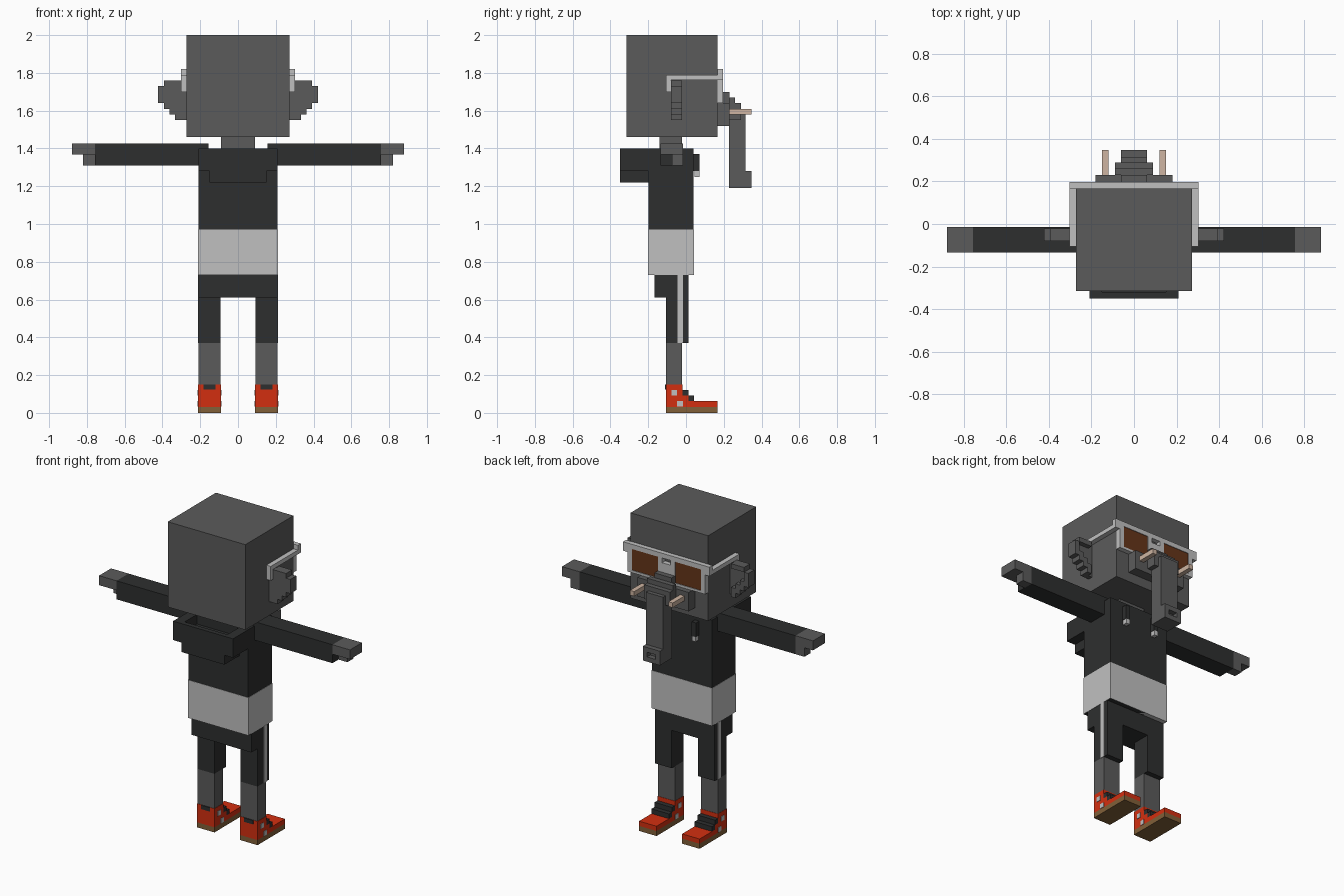
import bpy, bmesh


def material(name, rgb):
    m = bpy.data.materials.new(name)
    m.diffuse_color = (*rgb, 1)
    return m


SKIN = material("grey skin", (0.105, 0.105, 0.105))
CLOTH = material("charcoal cloth", (0.027, 0.028, 0.028))
WHITE = material("off white", (0.53, 0.53, 0.53))
RED = material("shoe red", (0.65, 0.028, 0.005))
SOLE = material("sole brown", (0.22, 0.115, 0.04))
LENS = material("lens brown", (0.13, 0.035, 0.01))
IVORY = material("tusk ivory", (0.62, 0.46, 0.36))


def blocks(name, mat, boxes, mirror=False):
    """Join axis-aligned boxes (x0, x1, y0, y1, z0, z1) into one part."""
    bm = bmesh.new()
    for x0, x1, y0, y1, z0, z1 in boxes:
        for v in bmesh.ops.create_cube(bm, size=1)["verts"]:
            v.co.x = x1 if v.co.x > 0 else x0
            v.co.y = y1 if v.co.y > 0 else y0
            v.co.z = z1 if v.co.z > 0 else z0
    me = bpy.data.meshes.new(name)
    bm.to_mesh(me)
    bm.free()
    me.materials.append(mat)
    ob = bpy.data.objects.new(name, me)
    bpy.context.collection.objects.link(ob)
    if mirror:
        ob.modifiers.new("mirror", "MIRROR").use_axis[0] = True
    return ob


# head and neck
blocks("head", SKIN, [(-.272, .272, -.315, .167, 1.46, 2)])
blocks("neck", SKIN, [(-.09, .09, -.14, -.02, 1.36, 1.46)])

# ears: stepped plate with a raised front rim
blocks("ear", SKIN, [
    (.272, .333, -.08, -.05, 1.55, 1.76), (.333, .363, -.08, -.05, 1.58, 1.76),
    (.363, .393, -.08, -.05, 1.61, 1.76), (.393, .423, -.08, -.05, 1.64, 1.73),
    (.302, .393, -.05, -.02, 1.73, 1.76), (.393, .423, -.05, -.02, 1.64, 1.73),
    (.363, .393, -.05, -.02, 1.61, 1.67), (.333, .363, -.05, -.02, 1.58, 1.64),
    (.302, .333, -.05, -.02, 1.55, 1.61)], True)

# trunk: cheeks, stepped bridge, hanging part and tip with a nostril recess
blocks("trunk", SKIN, [
    (-.18, .18, .167, .23, 1.52, 1.64), (-.06, .06, .19, .23, 1.64, 1.70),
    (-.09, .09, .23, .26, 1.55, 1.67), (-.09, .09, .26, .29, 1.55, 1.64),
    (-.06, .06, .228, .315, 1.19, 1.61),
    (-.06, -.03, .315, .347, 1.19, 1.28), (.03, .06, .315, .347, 1.19, 1.28),
    (-.03, .03, .315, .347, 1.19, 1.22), (-.03, .03, .315, .347, 1.25, 1.28)])
blocks("tusk", IVORY, [(.12, .15, .23, .347, 1.58, 1.61)], True)

# glasses
blocks("glasses_frame", WHITE, [
    (0, .303, .167, .197, 1.79, 1.82), (.03, .06, .167, .197, 1.65, 1.79),
    (0, .03, .167, .197, 1.70, 1.76), (.242, .272, .167, .197, 1.64, 1.79),
    (.06, .242, .167, .197, 1.64, 1.655),
    (.272, .303, -.105, .197, 1.763, 1.79),
    (.272, .303, -.105, -.08, 1.70, 1.763)], True)
blocks("lens", LENS, [(.06, .242, .167, .193, 1.655, 1.79)], True)

# hoodie
blocks("torso", CLOTH, [(-.21, .21, -.198, .04, .73, 1.40)])
blocks("shirt_band", WHITE, [(-.212, .212, -.2, .042, .73, .97)])
blocks("hood", CLOTH, [
    (-.15, .15, -.35, -.198, 1.22, 1.28), (-.21, .21, -.35, -.198, 1.28, 1.34),
    (-.21, .21, -.35, -.32, 1.34, 1.40),
    (-.21, -.15, -.32, -.198, 1.34, 1.40), (.15, .21, -.32, -.198, 1.34, 1.40)])
blocks("drawstring", CLOTH, [(.09, .12, .04, .072, 1.28, 1.37)], True)
blocks("drawstring_tip", WHITE, [(.092, .118, .044, .072, 1.25, 1.28)], True)

# arms and hands
blocks("sleeve", CLOTH, [(.155, .757, -.135, -.015, 1.31, 1.427)], True)
blocks("hand", SKIN, [(.757, .88, -.135, -.015, 1.367, 1.427),
                      (.757, .82, -.075, -.015, 1.31, 1.367)], True)

# trousers and legs
blocks("hips", CLOTH, [(-.21, .21, -.167, .012, .61, .73)])
blocks("trouser_leg", CLOTH, [(.092, .21, -.105, .012, .37, .61)], True)
blocks("trouser_stripe", WHITE, [(.209, .213, -.045, -.015, .37, .73)], True)
blocks("shin", SKIN, [(.092, .21, -.105, -.02, .145, .37)], True)

# shoes
blocks("sole", SOLE, [(.09, .212, -.107, .167, 0, .032)], True)
blocks("shoe", RED, [(.09, .212, -.107, -.018, .032, .15),
                     (.09, .212, -.018, .012, .032, .092),
                     (.09, .212, .012, .167, .032, .062)], True)
blocks("laces", CLOTH, [(.09, .212, -.018, .012, .092, .122),
                        (.09, .212, .012, .042, .062, .092)], True)
blocks("heel_tab", CLOTH, [(.12, .182, -.111, -.105, .125, .15)], True)
blocks("shoe_spots", WHITE, [(x, x + .005, y, y + .03, z, z + .03)
                             for x in (.087, .21)
                             for y, z in ((-.078, .092), (-.047, .034))], True)
